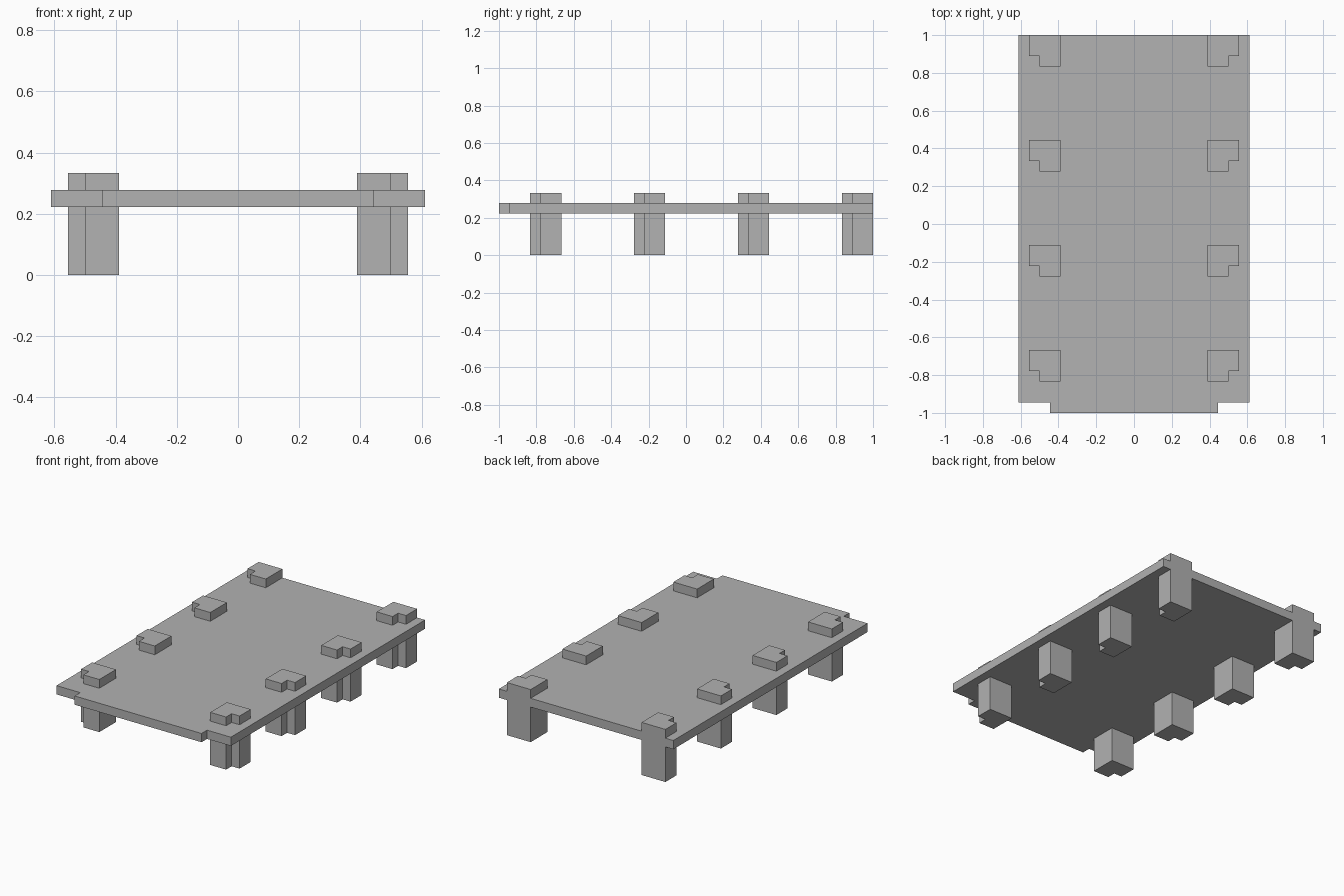
import bpy
import bmesh

U = 1 / 18  # module that every dimension is a multiple of

cube = bpy.data.objects.get("Cube")
if cube:
    bpy.data.objects.remove(cube)

grey = bpy.data.materials.new("plain_grey")
grey.use_nodes = True
colour = (0.445, 0.445, 0.445, 1)
grey.diffuse_color = colour
grey.node_tree.nodes["Principled BSDF"].inputs["Base Color"].default_value = colour


def prism(name, outline, bottom, top):
    """Extrude a flat outline, given in modules, between two heights."""
    bm = bmesh.new()
    base = bm.faces.new([bm.verts.new((x * U, y * U, bottom * U)) for x, y in outline])
    walls = bmesh.ops.extrude_face_region(bm, geom=[base])
    raised = [v for v in walls["geom"] if isinstance(v, bmesh.types.BMVert)]
    bmesh.ops.translate(bm, verts=raised, vec=(0, 0, (top - bottom) * U))
    bmesh.ops.recalc_face_normals(bm, faces=bm.faces)
    mesh = bpy.data.meshes.new(name)
    bm.to_mesh(mesh)
    bm.free()
    mesh.materials.append(grey)
    obj = bpy.data.objects.new(name, mesh)
    bpy.context.collection.objects.link(obj)
    return obj


# Deck with a shallow tongue along its front edge
right_half = [(8, -18), (8, -17), (11, -17), (11, 18)]
left_half = [(-x, y) for x, y in reversed(right_half)]
prism("deck", right_half + left_half, 4, 5)

# Posts pass through the deck, notched at the outer front corner
post = [(7, 0), (9, 0), (9, 1), (10, 1), (10, 3), (7, 3)]
for side, sign in (("left", 1), ("right", -1)):
    for row, y0 in enumerate((-15, -5, 5, 15), start=1):
        prism(f"{side}_post_{row}", [(sign * x, y + y0) for x, y in post], 0, 6)
